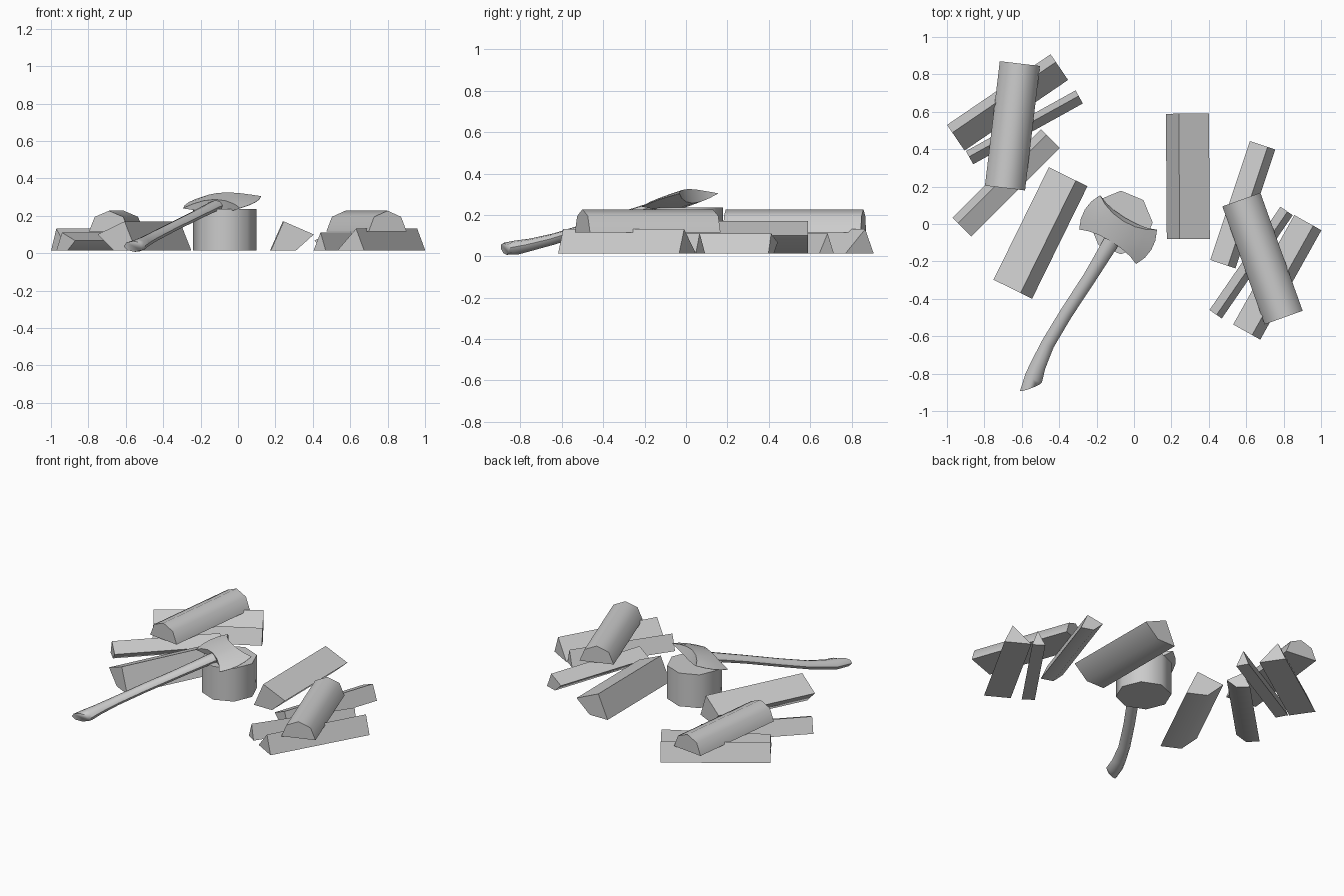
import bpy, bmesh
from math import radians, sin, cos, pi
from mathutils import Vector, Matrix

cube = bpy.data.objects.get("Cube")
if cube:
    bpy.data.objects.remove(cube, do_unlink=True)

mat = bpy.data.materials.new("plain grey")
mat.use_nodes = True
GREY = (0.6, 0.6, 0.6, 1)
mat.diffuse_color = GREY
mat.node_tree.nodes["Principled BSDF"].inputs["Base Color"].default_value = GREY

LENGTH = 0.67   # shared log length
FLOOR = 0.013   # underside of the wood


def finish(name, bm, matrix=Matrix(), angle=50):
    bmesh.ops.recalc_face_normals(bm, faces=bm.faces)
    mesh = bpy.data.meshes.new(name)
    bm.to_mesh(mesh)
    bm.free()
    mesh.materials.append(mat)
    obj = bpy.data.objects.new(name, mesh)
    obj.matrix_world = matrix
    bpy.context.collection.objects.link(obj)
    bpy.ops.object.select_all(action='DESELECT')
    obj.select_set(True)
    bpy.context.view_layer.objects.active = obj
    bpy.ops.object.shade_smooth_by_angle(angle=radians(angle))
    return obj


def loft(bm, rings):
    """Skin closed rings of points and cap both ends."""
    rows = [[bm.verts.new(p) for p in ring] for ring in rings]
    for a, b in zip(rows, rows[1:]):
        for i in range(len(a)):
            j = (i + 1) % len(a)
            bm.faces.new((a[i], a[j], b[j], b[i]))
    bm.faces.new(rows[0])
    bm.faces.new(rows[-1][::-1])


def log(name, profile, base, x, y, turn):
    """Extrude an (across, up) profile along y, then turn it about z."""
    bm = bmesh.new()
    loft(bm, [[(u, s * LENGTH / 2, z) for u, z in profile] for s in (-1, 1)])
    finish(name, bm, Matrix.Translation((x, y, base)) @ Matrix.Rotation(radians(turn), 4, 'Z'))


# Split wood cross-sections
half_round = [(0.108 * cos(i * pi / 4), 0.111 * sin(i * pi / 4)) for i in range(5)]
quarter = [(-0.115, 0), (-0.046, 0.157), (0.115, 0.087), (0.018, 0)]
small_quarter = [(u * 0.62, z * 0.62) for u, z in quarter]
wide_wedge = [(-0.083, 0), (-0.033, 0.118), (0.083, 0)]
thin_wedge = [(-0.04, 0), (-0.006, 0.098), (0.04, 0)]


def pile(side, x, y, turn):
    """Three split pieces with a half log laid across them."""
    parts = (("half_log", half_round, 0.116, 0, 0, -6.8),
             ("wide_wedge", wide_wedge, FLOOR, -0.026, 0.125, -55.7),
             ("thin_wedge", thin_wedge, FLOOR, 0.064, -0.008, -61),
             ("small_quarter", small_quarter, FLOOR, -0.034, -0.305, -45))
    spin = Matrix.Rotation(radians(turn), 3, 'Z')
    for name, profile, base, dx, dy, a in parts:
        d = spin @ Vector((dx, dy, 0))
        log(f"{side}_{name}", profile, base, x + d.x, y + d.y, a + turn)


pile("right", -0.65, 0.525, 0)
pile("left", 0.687, -0.185, 206.5)

# Loose quarter logs
log("left_quarter_log", quarter, FLOOR, 0.288, 0.255, 0.4)
log("right_quarter_log", quarter, FLOOR, -0.50, -0.048, 153.8)

# Chopping stump
bm = bmesh.new()
bmesh.ops.create_cone(bm, cap_ends=True, segments=8, radius1=0.17, radius2=0.17, depth=0.223)
finish("chopping_stump", bm, Matrix.Translation((-0.07, 0.008, FLOOR + 0.1115)))

# Axe frame: columns are blade direction, handle direction, face normal
center = Vector((-0.085, -0.03, 0.272))
along = Vector((0.50, 0.82, 0.285)).normalized()
across = Vector((0.855, -0.52, 0)).normalized()
normal = across.cross(along)

# Double-bitted axe head: (offset, half height, bulge, half thickness)
stations = [(0.178, 0.112, 0.03, 0.001), (0.13, 0.088, 0.015, 0.017),
            (0.07, 0.072, 0.005, 0.030), (0, 0.066, 0, 0.036)]
stations = ([(-b, h, -k, t) for b, h, k, t in stations]
            + stations[-2::-1])
steps = (-1, -0.5, 0, 0.5, 1)
rings = []
for b, h, k, t in stations:
    row = [(v, 1) for v in steps] + [(v, -1) for v in reversed(steps)]
    rings.append([center + across * (b + k * (1 - v * v)) + along * (h * v) + normal * (t * s)
                  for v, s in row])
bm = bmesh.new()
loft(bm, rings)
finish("axe_head", bm, angle=40)

# Curved axe handle: x, y, z, half width, half thickness
path = [(-0.556, -0.875, 0.036, 0.058, 0.030), (-0.535, -0.82, 0.042, 0.050, 0.035),
        (-0.51, -0.75, 0.056, 0.042, 0.030), (-0.46, -0.64, 0.083, 0.036, 0.027),
        (-0.364, -0.48, 0.133, 0.035, 0.026), (-0.235, -0.283, 0.197, 0.036, 0.026),
        (-0.13, -0.11, 0.25, 0.042, 0.028), (-0.07, -0.005, 0.277, 0.042, 0.028)]
bm = bmesh.new()
rings = []
for i, (x, y, z, w, t) in enumerate(path):
    # the butt end is cut at a slant
    side = Vector((0.94, 0.33, 0)) if i == 0 else across
    rings.append([Vector((x, y, z)) + side * (w * cos(a * pi / 4)) + normal * (t * sin(a * pi / 4))
                  for a in range(8)])
loft(bm, rings)
finish("axe_handle", bm)
